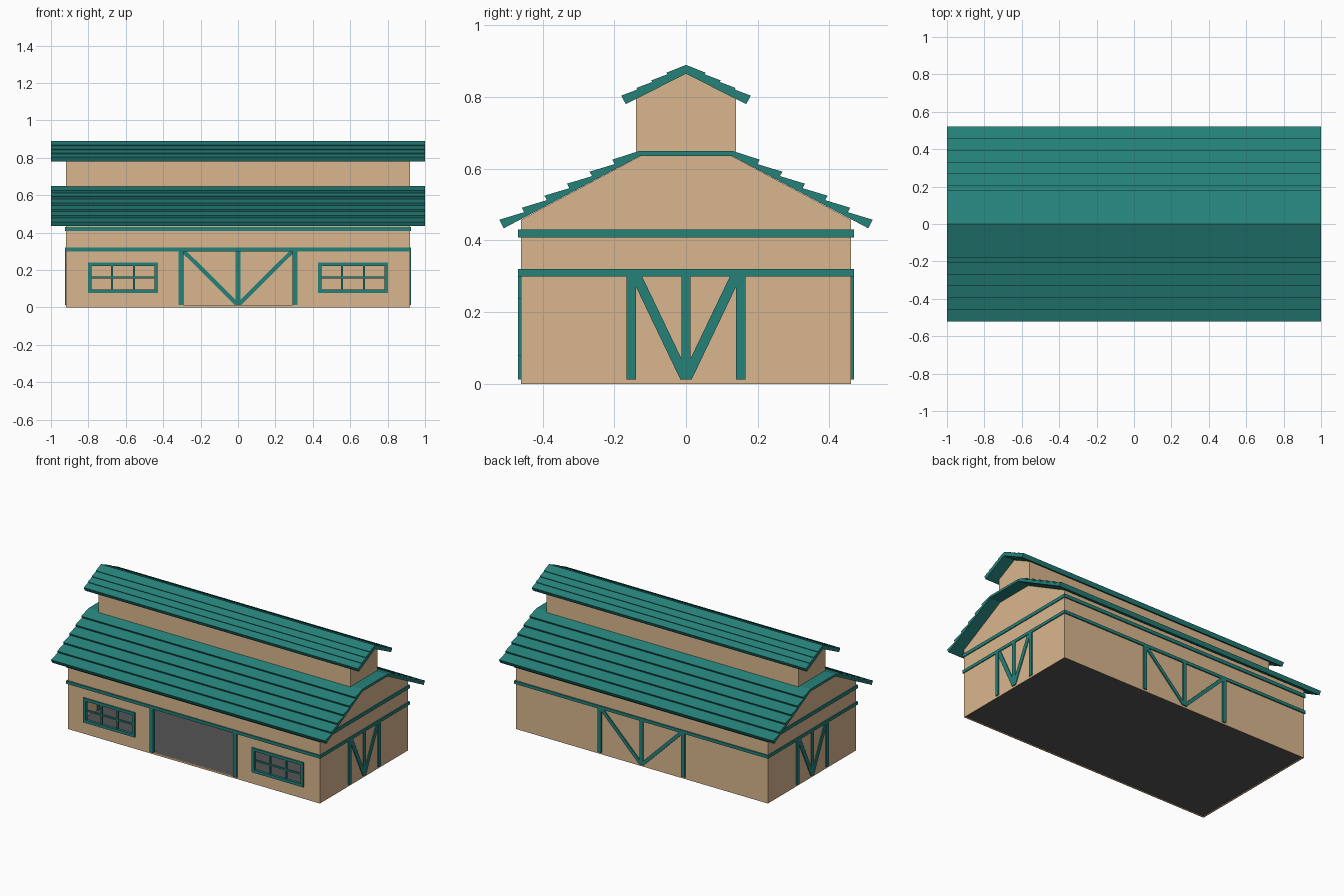
import bpy, bmesh, math

if "Cube" in bpy.data.objects:
    bpy.data.objects.remove(bpy.data.objects["Cube"])


def material(name, rgb):
    m = bpy.data.materials.new(name)
    m.diffuse_color = (*rgb, 1)
    m.use_nodes = True
    m.node_tree.nodes["Principled BSDF"].inputs["Base Color"].default_value = m.diffuse_color
    return m


TAN = material("tan_wall", (0.70, 0.47, 0.27))
TEAL = material("teal_trim", (0.019, 0.22, 0.195))
DARK = material("dark_floor", (0.09, 0.09, 0.09))


def prism(name, pts, axis, a, b, mat=None):
    """Extrude a 2D outline: axis 'x' takes (y, z) points, axis 'y' takes (x, z)."""
    bm = bmesh.new()
    place = (lambda p: (a, p[0], p[1])) if axis == 'x' else (lambda p: (p[0], a, p[1]))
    face = bm.faces.new([bm.verts.new(place(p)) for p in pts])
    new = bmesh.ops.extrude_face_region(bm, geom=[face])['geom']
    move = (b - a, 0, 0) if axis == 'x' else (0, b - a, 0)
    bmesh.ops.translate(bm, vec=move, verts=[v for v in new if isinstance(v, bmesh.types.BMVert)])
    bmesh.ops.recalc_face_normals(bm, faces=bm.faces)
    mesh = bpy.data.meshes.new(name)
    bm.to_mesh(mesh)
    bm.free()
    ob = bpy.data.objects.new(name, mesh)
    bpy.context.collection.objects.link(ob)
    if mat:
        mesh.materials.append(mat)
    return ob


def rect(u0, u1, v0, v1):
    return [(u0, v0), (u1, v0), (u1, v1), (u0, v1)]


def mirrored(half):
    """Complete a symmetric outline from its right half."""
    return half + [(-u, v) for u, v in reversed(half) if abs(u) > 1e-6]


def cut(ob, cutter):
    cutter.hide_render = True
    cutter.hide_set(True)
    cutter.display_type = 'WIRE'
    mod = ob.modifiers.new("cut", 'BOOLEAN')
    mod.operation = 'DIFFERENCE'
    mod.solver = 'EXACT'
    mod.object = cutter


X, Y = 0.92, 0.46            # outer faces of the walls
XO, YO, IN = 0.926, 0.468, 0.018   # outer faces of the trim, trim depth

# Hollow barn walls with gable ends
walls = prism("barn_walls", mirrored([(Y, 0), (Y, 0.458), (0.125, 0.637)]), 'x', -X, X, TAN)
cut(walls, prism("interior_cutter", rect(-Y + .006, Y - .006, -0.1, 1), 'x', -X + .006, X - .006))
cut(walls, prism("door_cutter", rect(-0.3, 0.3, 0.013, 0.305), 'y', -0.6, -0.3))
for s in (-1, 1):
    cut(walls, prism("window_cutter", rect(s * .615 - .175, s * .615 + .175, .09, .23), 'y', -0.6, -0.3))

# Floor
prism("floor", rect(-Y + .005, Y - .005, 0.005, 0.011), 'x', -X + .005, X - .005, DARK)

# Raised centre section under the upper roof
prism("clerestory_walls", mirrored([(0.14, 0.64), (0.14, 0.797), (0, 0.867)]), 'x', -X, X, TAN)


def shingle_roof(name, top, eave, steps, thin, thick):
    """Roof with a straight underside and stepped upper planks."""
    du, dv = eave[0] - top[0], eave[1] - top[1]
    length = math.hypot(du, dv)
    nu, nv = -dv / length, du / length

    def at(t, h):
        return (top[0] + du * t + nu * h, top[1] + dv * t + nv * h)

    half = [(top[0], top[1] + thin / nv)]
    for i in range(steps):
        if i:
            half.append(at(i / steps, thin))
        half.append(at((i + 1) / steps, thick))
    half.append(eave)
    right = half + [top]
    left = [(-u, v) for u, v in right]
    if top[0] > 0:      # flat crown: keep its edges joined
        outline = [half[0]] + half[1:] + [top] + left[::-1]
    else:               # pointed ridge
        outline = half + [top] + [(-u, v) for u, v in reversed(half[1:])]
    return prism(name, outline, 'x', -1, 1, TEAL)


shingle_roof("main_roof", (0.13, 0.635), (0.508, 0.434), 6, 0.013, 0.027)
shingle_roof("upper_roof", (0, 0.865), (0.168, 0.78), 4, 0.022, 0.027)

# Horizontal trim bands on all four sides
for label, z0, z1 in (("lower", 0.30, 0.32), ("upper", 0.408, 0.43)):
    for s in (-1, 1):
        prism(label + "_band_long", rect(-XO, XO, z0, z1), 'y', s * YO, s * (YO - IN), TEAL)
        prism(label + "_band_end", rect(-YO, YO, z0, z1), 'x', s * XO, s * (XO - IN), TEAL)


def braced_door(name, axis, outer, post0, post1, centre, diag_top, diag_w):
    """Two posts, a centre post and a V brace."""
    inner = outer - math.copysign(IN, outer)
    prism(name + "_centre_post", rect(-centre, centre, 0.012, 0.3), axis, outer, inner, TEAL)
    for s in (-1, 1):
        prism(name + "_post", rect(s * post0, s * post1, 0.012, 0.3), axis, outer, inner, TEAL)
        lo, hi = 0.0, s * diag_top
        prism(name + "_brace", [(lo - diag_w, .012), (lo + diag_w, .012), (hi + diag_w, .3), (hi - diag_w, .3)],
              axis, outer - math.copysign(.001, outer), inner, TEAL)


# Closed doors on both ends and on the back
for s in (-1, 1):
    braced_door("end_door", 'x', s * XO, 0.14, 0.166, 0.0125, 0.138, 0.0155)
braced_door("back_door", 'y', YO, 0.292, 0.317, 0.0125, 0.29, 0.016)

# Open front doorway posts
for s in (-1, 1):
    prism("front_door_post", rect(s * 0.292, s * 0.317, 0.012, 0.3), 'y', -YO, -YO + IN, TEAL)

# Front windows: frame and glazing bars
for s in (-1, 1):
    c = s * 0.615
    w, z0, z1, f = 0.188, 0.078, 0.24, 0.019
    for z in (z0, z1 - f):
        prism("window_rail", rect(c - w, c + w, z, z + f), 'y', -YO, -YO + IN, TEAL)
    for u in (c - w, c + w - f):
        prism("window_stile", rect(u, u + f, z0 + f, z1 - f), 'y', -YO, -YO + IN, TEAL)
    for u in (c - 0.058, c + 0.058):
        prism("window_bar", rect(u - .005, u + .005, z0 + f, z1 - f), 'y', -YO + .004, -YO + IN - .004, TEAL)
    prism("window_cross_bar", rect(c - w + f, c + w - f, .154, .164), 'y', -YO + .003, -YO + IN - .005, TEAL)
